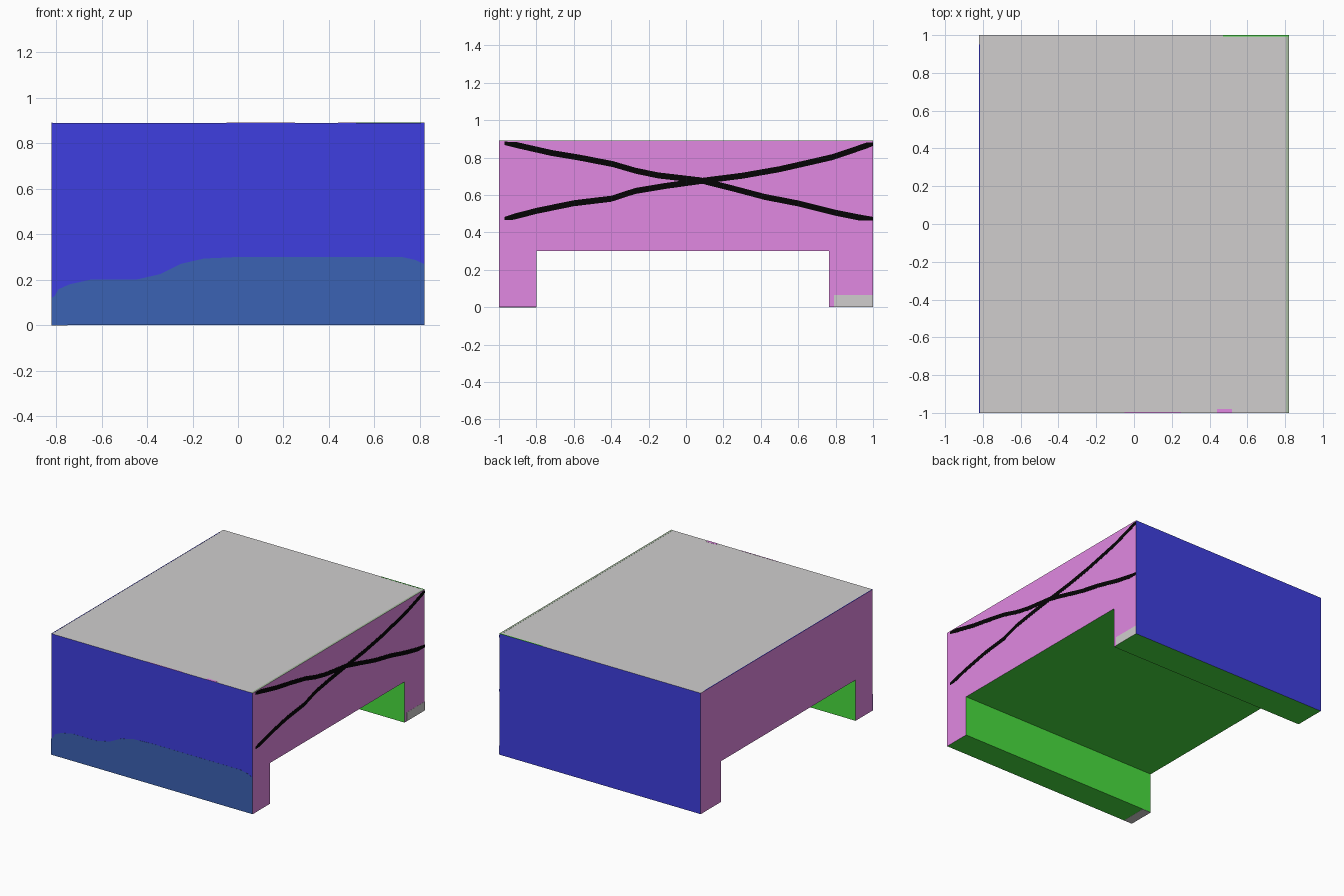
import bpy, bmesh

if "Cube" in bpy.data.objects:
    bpy.data.objects.remove(bpy.data.objects["Cube"])

HALF_X, HEIGHT = 0.82, 0.89
SKIN = 0.0008  # thickness of painted plates


def material(name, r, g, b):
    lin = [((c / 255 + 0.055) / 1.055) ** 2.4 if c > 10 else c / 255 / 12.92 for c in (r, g, b)]
    m = bpy.data.materials.new(name)
    m.diffuse_color = (*lin, 1)
    m.use_nodes = True
    m.node_tree.nodes["Principled BSDF"].inputs["Base Color"].default_value = m.diffuse_color
    return m


GREY = material("light grey", 208, 206, 206)
BLUE = material("royal blue", 63, 63, 224)
PINK = material("orchid pink", 225, 136, 226)
GREEN = material("leaf green", 73, 222, 63)
STEEL = material("steel blue", 59, 98, 180)
BLACK = material("black", 5, 4, 5)
PALE = material("pale green grey", 170, 190, 164)


def finish(bm, name, mats):
    bmesh.ops.recalc_face_normals(bm, faces=bm.faces)
    mesh = bpy.data.meshes.new(name)
    for m in mats:
        mesh.materials.append(m)
    bm.to_mesh(mesh)
    bm.free()
    obj = bpy.data.objects.new(name, mesh)
    bpy.context.collection.objects.link(obj)
    return obj


# Where a plate's flat outline (a, b) sits, with depth d outward
SIDES = {
    "front": lambda a, b, d: (a, -1 - d, b),
    "right": lambda a, b, d: (HALF_X + d, a, b),
    "top": lambda a, b, d: (a, b, HEIGHT + d),
    "bottom": lambda a, b, d: (a, b, -d),
}


def plate(name, side, outline, mat, depth=SKIN):
    """Thin painted plate lying on one side of the body."""
    put = SIDES[side]
    bm = bmesh.new()
    low = [bm.verts.new(put(a, b, 0)) for a, b in outline]
    high = [bm.verts.new(put(a, b, depth)) for a, b in outline]
    n = len(outline)
    bm.faces.new(low)
    bm.faces.new(high)
    for i in range(n):
        j = (i + 1) % n
        bm.faces.new((low[i], low[j], high[j], high[i]))
    return finish(bm, name, [mat])


def rect(a0, a1, b0, b1):
    return [(a0, b0), (a1, b0), (a1, b1), (a0, b1)]


def stroke(name, path, depth):
    """Brush line across the right side, tapered at both ends."""
    last = len(path) - 1
    half = [0.009 if i in (0, last) else 0.016 for i in range(last + 1)]
    upper = [(y, z + h) for (y, z), h in zip(path, half)]
    lower = [(y, z - h) for (y, z), h in zip(path, half)]
    plate(name, "right", lower + upper[::-1], BLACK, depth)


# Body: bridge-shaped profile extruded across x
profile = [(-1, 0), (-0.8, 0), (-0.8, 0.3), (0.765, 0.3), (0.765, 0),
           (1, 0), (1, HEIGHT), (-1, HEIGHT)]
bm = bmesh.new()
ends = [[bm.verts.new((x, y, z)) for y, z in profile] for x in (-HALF_X, HALF_X)]
for end in ends:
    bm.faces.new(end)
for i in range(len(profile)):
    j = (i + 1) % len(profile)
    bm.faces.new((ends[0][i], ends[0][j], ends[1][j], ends[1][i]))
bmesh.ops.recalc_face_normals(bm, faces=bm.faces)
for f in bm.faces:
    n = f.normal
    if abs(n.x) > 0.5:
        f.material_index = 2                     # pink sides
    elif n.z > 0.5:
        f.material_index = 0                     # grey top
    elif abs(n.y) > 0.5 and abs(f.calc_center_median().y) > 0.95:
        f.material_index = 1                     # blue ends
    else:
        f.material_index = 3                     # green underside
finish(bm, "body", [GREY, BLUE, PINK, GREEN])

# Wavy lower band on the front
wave = [(-0.82, 0.12), (-0.805, 0.13), (-0.79, 0.158), (-0.74, 0.18), (-0.65, 0.2),
        (-0.45, 0.2), (-0.34, 0.225), (-0.25, 0.27), (-0.15, 0.293), (0, 0.3),
        (0.72, 0.3), (0.78, 0.287), (0.82, 0.268)]
plate("front_lower_band", "front", [(-0.82, 0), *wave, (0.82, 0)], STEEL)

# Crossed brush lines on the right side
stroke("falling_line", [(-0.97, 0.876), (-0.91, 0.868), (-0.72, 0.825), (-0.57, 0.8),
                        (-0.39, 0.765), (-0.27, 0.73), (-0.15, 0.705), (0.08, 0.678),
                        (0.25, 0.635), (0.42, 0.59), (0.6, 0.555), (0.8, 0.505),
                        (0.92, 0.481), (1, 0.474)], 0.0012)
stroke("rising_line", [(-0.97, 0.474), (-0.92, 0.484), (-0.8, 0.515), (-0.6, 0.556),
                       (-0.4, 0.58), (-0.27, 0.622), (-0.1, 0.65), (0.08, 0.675),
                       (0.3, 0.703), (0.5, 0.738), (0.65, 0.772), (0.78, 0.802),
                       (0.9, 0.842), (0.97, 0.866), (1, 0.872)], SKIN)

# Grey patches on the leg ends
plate("back_leg_patch", "right", rect(0.79, 1, 0, 0.065), GREY)
plate("front_leg_bottom_patch", "bottom", rect(-0.82, -0.75, -1, -0.8), GREY)

# Stray paint along the edges of the top
plate("top_back_edge", "top", rect(0.47, 0.82, 0.992, 1), GREEN)
plate("top_right_edge", "top", rect(0.805, 0.82, -1, 0.992), PALE)
plate("top_left_edge", "top", rect(-0.82, -0.815, -1, 0.95), BLUE)
plate("top_front_smear", "top", rect(-0.05, 0.25, -1, -0.994), PINK)
plate("top_front_spot", "top", rect(0.44, 0.52, -1, -0.98), PINK)
